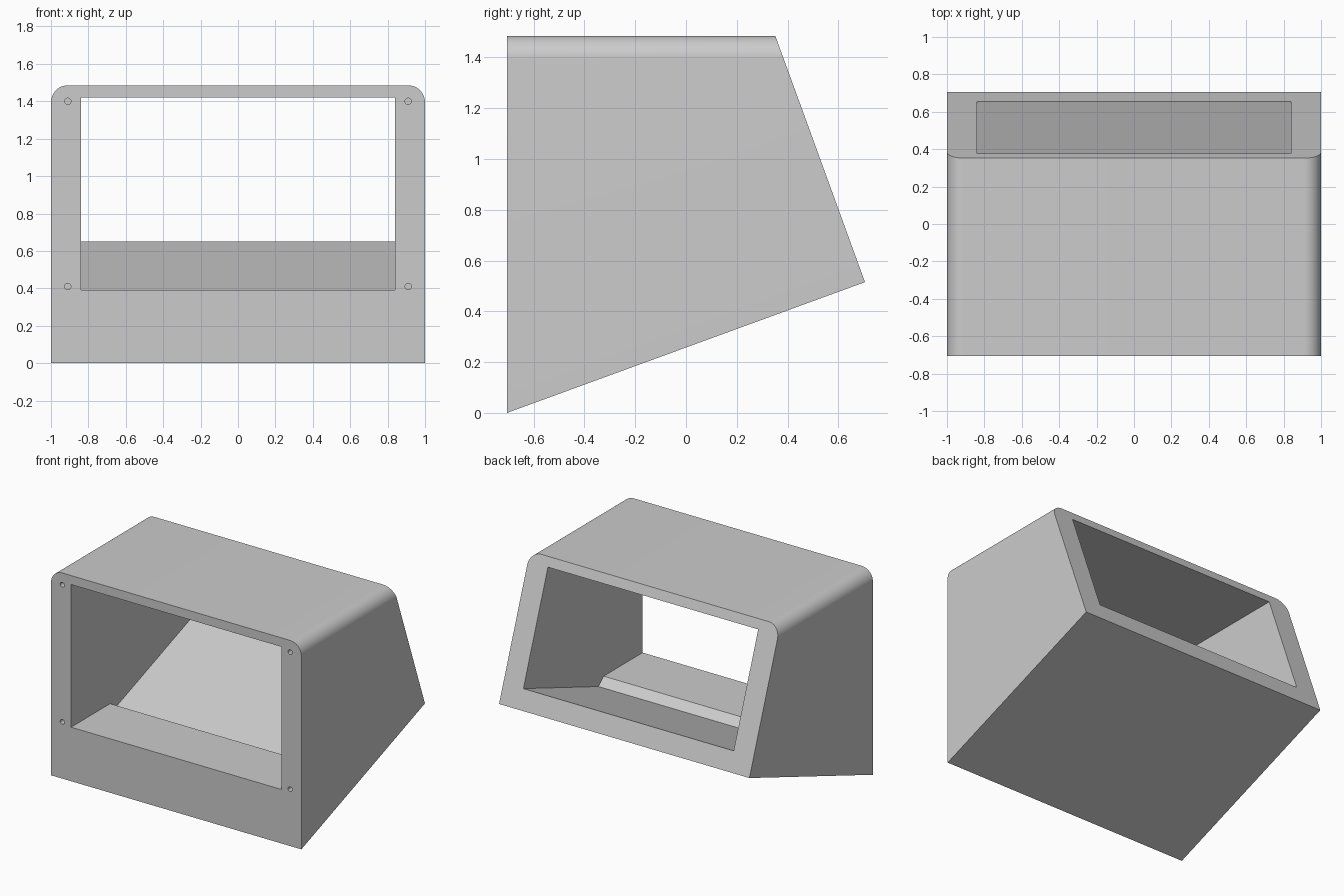
import bpy, bmesh, math
from mathutils import Matrix

if "Cube" in bpy.data.objects:
    bpy.data.objects.remove(bpy.data.objects["Cube"])

Y0, Y1, TOP, BACK_Z, BACK_TOP_Y, R = -0.705, 0.705, 1.485, 0.515, 0.352, 0.09


def make_object(name, bm):
    bmesh.ops.recalc_face_normals(bm, faces=bm.faces)
    mesh = bpy.data.meshes.new(name)
    bm.to_mesh(mesh)
    bm.free()
    obj = bpy.data.objects.new(name, mesh)
    bpy.context.collection.objects.link(obj)
    return obj


def loft(bm, a, b):
    """Closed prism between two matching outlines."""
    va, vb = [bm.verts.new(p) for p in a], [bm.verts.new(p) for p in b]
    bm.faces.new(va)
    bm.faces.new(vb[::-1])
    for i in range(len(a)):
        j = (i + 1) % len(a)
        bm.faces.new((va[i], va[j], vb[j], vb[i]))


def back_y(z):
    return Y1 + (BACK_TOP_Y - Y1) * (z - BACK_Z) / (TOP - BACK_Z)


# Housing: arch outline with rounded top corners, ending on the leaning back plane
arc = []
for cx, start in ((1 - R, 0), (-1 + R, 90)):
    for i in range(13):
        t = math.radians(start + i * 7.5)
        arc.append((cx + R * math.cos(t), TOP - R + R * math.sin(t)))
front = [(1, Y0, 0)] + [(x, Y0, z) for x, z in arc] + [(-1, Y0, 0)]
rear = [(1, Y1, BACK_Z)] + [(x, back_y(z), z) for x, z in arc] + [(-1, Y1, BACK_Z)]
bm = bmesh.new()
loft(bm, front, rear)
housing = make_object("housing", bm)

# Opening: flat front shelf, small step, then a floor parallel to the underside
profile = [(-0.85, 0.39), (-0.26, 0.39), (-0.20, 0.338), (0.656, 0.65),
           (0.856, 0.723), (0.856, 1.42), (-0.85, 1.42)]
bm = bmesh.new()
loft(bm, [(-0.84, y, z) for y, z in profile], [(0.84, y, z) for y, z in profile])
cutters = [make_object("opening_cutter", bm)]

# Four blind screw holes in the front frame
bm = bmesh.new()
for x in (-0.91, 0.91):
    for z in (0.41, 1.40):
        bmesh.ops.create_cone(
            bm, cap_ends=True, segments=32, radius1=0.017, radius2=0.017, depth=0.4,
            matrix=Matrix.Translation((x, Y0, z)) @ Matrix.Rotation(math.pi / 2, 4, 'X'))
cutters.append(make_object("screw_hole_cutter", bm))

bpy.context.view_layer.objects.active = housing
housing.select_set(True)
for c in cutters:
    c.hide_render = True
    mod = housing.modifiers.new(c.name, 'BOOLEAN')
    mod.operation, mod.solver, mod.object = 'DIFFERENCE', 'EXACT', c
    bpy.ops.object.modifier_apply(modifier=mod.name)
    bpy.data.objects.remove(c)

bpy.ops.object.shade_smooth_by_angle(angle=math.radians(30))
